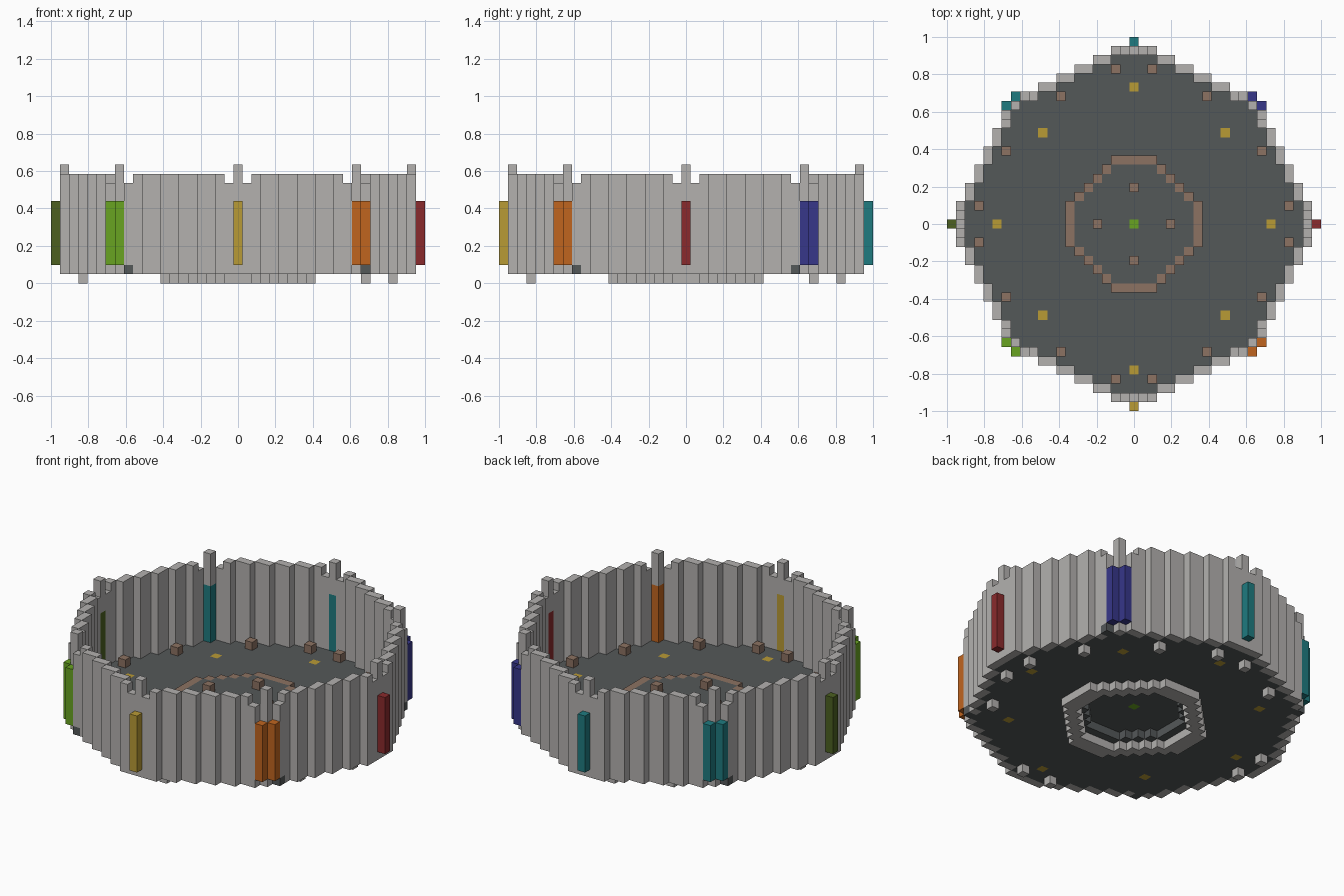
import bpy, bmesh, math
from mathutils import Vector

if "Cube" in bpy.data.objects:
    bpy.data.objects.remove(bpy.data.objects["Cube"], do_unlink=True)

U = 2 / 41          # edge length of one block
R = 20              # grid reach from the centre

COLOURS = {
    "stone_grey": "b3b1af", "floor_slate": "545859", "clay_brown": "8c7262",
    "gold": "b99b35", "orange": "c0651f", "lime": "68a421",
    "olive": "4c6020", "red": "8a2a2c", "blue": "37378a", "teal": "1f7b80",
}


def linear(hex_code):
    out = []
    for i in (0, 2, 4):
        c = int(hex_code[i:i + 2], 16) / 255
        out.append(c / 12.92 if c <= 0.04045 else ((c + 0.055) / 1.055) ** 2.4)
    return (*out, 1.0)


def make_material(name):
    mat = bpy.data.materials.new(name)
    mat.use_nodes = True
    mat.diffuse_color = linear(COLOURS[name])
    bsdf = next(n for n in mat.node_tree.nodes if n.type == "BSDF_PRINCIPLED")
    bsdf.inputs["Base Color"].default_value = mat.diffuse_color
    bsdf.inputs["Roughness"].default_value = 0.8
    return mat


materials = {name: make_material(name) for name in COLOURS}
blocks = {}         # (x, y, level) -> (part, colour)


def put(part, colour, x, y, low, high=None):
    """Stack blocks from level low up to, not including, level high."""
    for k in range(low, high or low + 1):
        blocks[x, y, k] = (part, colour)


def wall_reach(b):
    """Distance of the stepped wall from an axis, b blocks along it."""
    return 19 - max(0, math.ceil((b - 2) / 2))


def mirrored(x, y):
    """All mirror images of a cell, across both axes and the diagonal."""
    return {(sx * a, sy * b) for a, b in ((x, y), (y, x))
            for sx in (-1, 1) for sy in (-1, 1)}


# Floor, wall and central dais
posts = mirrored(19, 0) | mirrored(13, 13)
notches = mirrored(19, 1) | mirrored(14, 12)
for x in range(-R, R + 1):
    for y in range(-R, R + 1):
        a, b = max(abs(x), abs(y)), min(abs(x), abs(y))
        ring = max(a, a + b - 2)
        if a == wall_reach(b):
            top = 13 if (x, y) in posts else 11 if (x, y) in notches else 12
            put("wall", "stone_grey", x, y, 1, top)
        elif a < wall_reach(b):
            if ring >= 6:
                put("floor", "floor_slate", x, y, 1)
            if ring in (7, 8):
                put("base_ring", "stone_grey", x, y, 0)
            if ring == 7:
                put("dais_rim", "clay_brown", x, y, 2)
            elif ring < 7:
                put("dais_floor", "floor_slate", x, y, 2)

# Floor blocks showing through the wall foot
for x, y in ((14, 12), (14, -12), (-14, 12), (-12, -14)):
    put("floor", "floor_slate", x, y, 1)

# Coloured panels on the four sides and the four corners
sides = {(1, 0): "red", (-1, 0): "olive", (0, 1): "teal", (0, -1): "gold"}
for (sx, sy), colour in sides.items():
    for r in (19, 20):
        put(colour + "_side_panel", colour, sx * r, sy * r, 2, 9)
corners = {(1, 1): "blue", (-1, 1): "teal", (1, -1): "orange", (-1, -1): "lime"}
for (sx, sy), colour in corners.items():
    for a, b in ((13, 13), (13, 14), (14, 13)):
        put(colour + "_corner_panel", colour, sx * a, sy * b, 2, 9)

# Seats around the floor, with feet below
for x, y in mirrored(17, 2) | mirrored(14, 8):
    put("outer_seats", "clay_brown", x, y, 2)
    if -14 not in (x, y):
        put("feet", "stone_grey", x, y, 0)
for x, y in mirrored(4, 0):
    put("dais_seats", "clay_brown", x, y, 3)

# Floor lamps and centre marker
for x, y in mirrored(10, 10) | {(15, 0), (-15, 0), (0, 15), (0, -16)}:
    put("floor_lamps", "gold", x, y, 1)
put("centre_marker", "lime", 0, 0, 2)


def build(part, colour, cells):
    """Make one object from the exposed faces of its blocks."""
    bm = bmesh.new()
    for cell in cells:
        for axis in range(3):
            for sign in (-1, 1):
                step = [0, 0, 0]
                step[axis] = sign
                if tuple(c + s for c, s in zip(cell, step)) in blocks:
                    continue
                u, v = Vector((0, 0, 0)), Vector((0, 0, 0))
                u[(axis + 1) % 3] = v[(axis + 2) % 3] = 0.5
                mid = Vector(cell) + Vector((0, 0, 0.5)) + Vector(step) / 2
                quad = [mid + u + v, mid - u + v, mid - u - v, mid + u - v]
                bm.faces.new([bm.verts.new(p * U) for p in quad[::sign]])
    bmesh.ops.remove_doubles(bm, verts=bm.verts, dist=U / 100)
    mesh = bpy.data.meshes.new(part)
    bm.to_mesh(mesh)
    bm.free()
    mesh.materials.append(materials[colour])
    bpy.context.collection.objects.link(bpy.data.objects.new(part, mesh))


groups = {}
for cell, key in blocks.items():
    groups.setdefault(key, []).append(cell)
for (part, colour), cells in groups.items():
    build(part, colour, cells)
